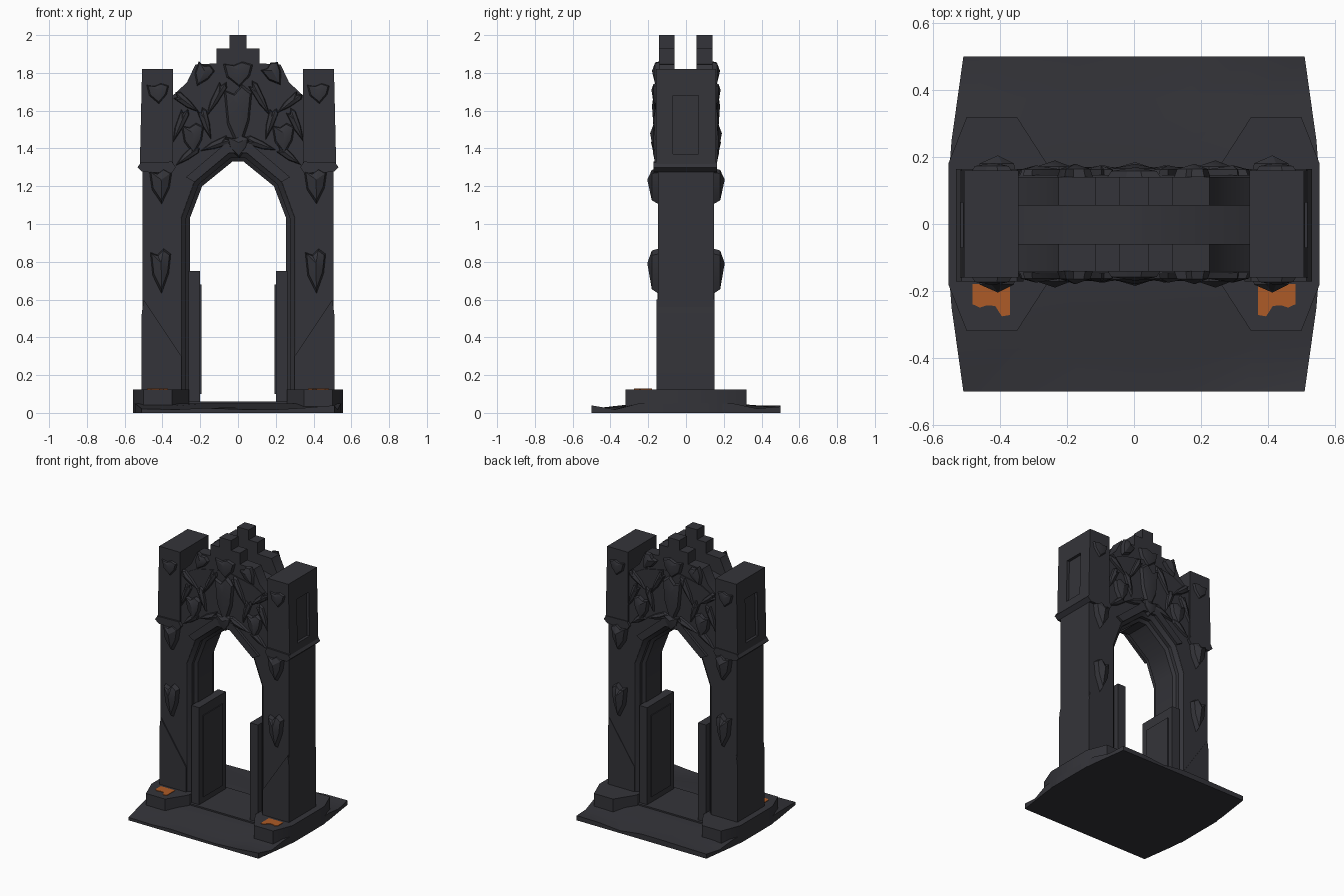
import bpy, bmesh, math, random
from mathutils import Matrix, Vector

if "Cube" in bpy.data.objects:
    bpy.data.objects.remove(bpy.data.objects["Cube"])

random.seed(4)


def material(name, rgb):
    m = bpy.data.materials.new(name)
    m.diffuse_color = (*rgb, 1)
    m.use_nodes = True
    m.node_tree.nodes["Principled BSDF"].inputs["Base Color"].default_value = m.diffuse_color
    return m


STONE = material("dark_stone", (0.034, 0.034, 0.041))
ORANGE = material("orange_glow", (0.42, 0.105, 0.02))


def finish(name, bm, mat=STONE):
    bmesh.ops.recalc_face_normals(bm, faces=bm.faces)
    me = bpy.data.meshes.new(name)
    bm.to_mesh(me)
    bm.free()
    me.materials.append(mat)
    ob = bpy.data.objects.new(name, me)
    bpy.context.collection.objects.link(ob)
    return ob


def prism(name, pts, a, b, axis="y", mat=STONE):
    """Closed outline extruded along y (points are x,z) or z (points are x,y)."""
    bm = bmesh.new()
    place = (lambda p, t: (p[0], t, p[1])) if axis == "y" else (lambda p, t: (p[0], p[1], t))
    lo = [bm.verts.new(place(p, a)) for p in pts]
    hi = [bm.verts.new(place(p, b)) for p in pts]
    bm.faces.new(lo)
    bm.faces.new(hi)
    for i in range(len(pts)):
        j = (i + 1) % len(pts)
        bm.faces.new((lo[i], lo[j], hi[j], hi[i]))
    return finish(name, bm, mat)


def box(name, x0, x1, y0, y1, z0, z1):
    return prism(name, [(x0, y0), (x1, y0), (x1, y1), (x0, y1)], z0, z1, "z")


def mirrored(half):
    """Right half from outside to centre, continued on the left side."""
    return half + [(-x, z) for x, z in reversed(half)]


def arch(off):
    return [(0.255 + off, 0.06), (0.255 + off, 1.03), (0.19 + off * 0.9, 1.2 + off * 0.5),
            (0.03 + off * 0.4, 1.33 + off)]


def boss(name, x, z, w, h, depth, side, angle=0.0, wall=0.145):
    """Faceted shield shape standing out of the front (-1) or back (1) wall."""
    rim = [(-0.5, 0.42), (-0.15, 0.36), (0.15, 0.5), (0.5, 0.38), (0.4, -0.05), (0.05, -0.5), (-0.38, -0.1)]
    rot = Matrix.Rotation(angle, 2)
    bm = bmesh.new()

    def vert(u, v, d):
        p = rot @ Vector((u * w, v * h))
        return bm.verts.new((x + p.x, side * (wall + d), z + p.y))
    base = [vert(u, v, 0) for u, v in rim]
    mid = [vert(u * 0.85, v * 0.85 + 0.03, depth * 0.6) for u, v in rim]
    tip = vert(0.03, 0.18, depth)
    bm.faces.new(base)
    for i in range(len(rim)):
        j = (i + 1) % len(rim)
        bm.faces.new((base[i], base[j], mid[j], mid[i]))
        bm.faces.new((mid[i], mid[j], tip))
    return finish(name, bm)


# Uneven ground slab, wider at the middle
bm = bmesh.new()
bmesh.ops.create_grid(bm, x_segments=6, y_segments=8, size=0.5)
for v in bm.verts:
    y = abs(v.co.y)
    half = 0.51 + 0.045 * min(1, (0.5 - y) / 0.32)
    v.co.x *= half / 0.5
    v.co.z = 0.05 if y < 0.3 else random.uniform(0.015, 0.042)
ext = bmesh.ops.extrude_face_region(bm, geom=bm.faces[:])
for v in ext["geom"]:
    if isinstance(v, bmesh.types.BMVert):
        v.co.z = 0
finish("ground_slab", bm)
box("threshold", -0.27, 0.27, -0.17, 0.17, 0, 0.06)

# Main wall with the arched opening
outer = [(0.505, 0.06), (0.505, 1.31), (0.35, 1.32), (0.35, 1.66), (0.22, 1.73), (0.03, 1.77)]
opening = arch(0.045)
wall = mirrored(outer) + [(-x, z) for x, z in opening] + opening[::-1]
prism("gate_wall", wall, -0.147, 0.147)

# Splayed lining of the arch: rows run from front edge to back edge
rows = [(0.047, -0.148), (0.02, -0.125), (0.02, -0.1), (0, -0.085),
        (0, 0.085), (0.02, 0.1), (0.02, 0.125), (0.047, 0.148)]
bm = bmesh.new()
grid = []
for off, y in rows:
    line = mirrored(arch(off))
    grid.append([bm.verts.new((x, y, z)) for x, z in line])
grid += [[bm.verts.new((x, y, z)) for x, z in mirrored(arch(0.06))] for y in (0.14, -0.14)]
for i in range(len(grid)):
    a, b = grid[i], grid[(i + 1) % len(grid)]
    for k in range(len(a) - 1):
        bm.faces.new((a[k], a[k + 1], b[k + 1], b[k]))
finish("arch_lining", bm)

# Stepped parapets at front and back
crest = [(0.35, 1.6), (0.345, 1.68), (0.27, 1.75), (0.225, 1.845), (0.115, 1.85),
         (0.115, 1.93), (0.045, 1.93), (0.045, 2.0)]
prism("front_parapet", mirrored(crest), -0.142, -0.06)
prism("back_parapet", mirrored(crest), 0.055, 0.14)

for s in (-1, 1):
    side = "left" if s < 0 else "right"
    # Plinth with pointed plan
    plan = [(0.26, 0.18), (0.35, 0.32), (0.5, 0.32), (0.555, 0.18)]
    plan = plan + [(x, -y) for x, y in reversed(plan)]
    prism(side + "_plinth", [(s * x, y) for x, y in plan], 0, 0.125, "z")
    # Pillar foot with a sloping top
    prism(side + "_pillar_foot", [(s * x, z) for x, z in
          [(0.3, 0.12), (0.51, 0.12), (0.51, 0.52), (0.5, 0.6), (0.3, 0.3)]], -0.155, 0.15)
    # Open door leaf lying along the passage
    box(side + "_door", s * 0.2, s * 0.262, -0.15, 0.15, 0.06, 0.75)
    box(side + "_door_panel", s * 0.194, s * 0.21, -0.11, 0.11, 0.1, 0.68)

    # Upper tower with a sunken slot on the outer side
    bm = bmesh.new()
    bmesh.ops.create_cube(bm, size=1)
    for v in bm.verts:
        top = v.co.z > 0
        x_out = 0.508 if top else 0.52
        v.co = (s * (x_out if v.co.x * s > 0 else 0.345), v.co.y * 0.32, 1.82 if top else 1.3)
    bm.normal_update()
    face = max(bm.faces, key=lambda f: f.normal.x * s)
    bmesh.ops.inset_individual(bm, faces=[face], thickness=0.05)
    for v in face.verts:
        up = v.co.z > 1.55
        v.co = (s * (0.511 if up else 0.518), 0.065 if v.co.y > 0 else -0.07, 1.68 if up else 1.37)
    pit = bmesh.ops.extrude_discrete_faces(bm, faces=[face])["faces"][0]
    for v in pit.verts:
        v.co.x -= s * 0.02
    finish(side + "_tower", bm)
    # Cornice under the tower
    prism(side + "_cornice", [(s * x, z) for x, z in
          [(0.33, 1.3), (0.35, 1.27), (0.505, 1.275), (0.532, 1.3), (0.515, 1.325), (0.35, 1.33)]],
          -0.172, 0.165)
    # Orange puddle on the front of the plinth
    puddle = [(0.37, -0.18), (0.37, -0.272), (0.395, -0.276), (0.415, -0.245), (0.44, -0.243),
              (0.46, -0.25), (0.482, -0.24), (0.482, -0.18)]
    if s < 0:
        puddle = [(-x, y) for x, y in puddle]
    prism(side + "_orange_patch", puddle, 0.124, 0.129, "z", ORANGE)

# Carvings repeated on front and back
for f in (-1, 1):
    face = "front" if f < 0 else "back"
    hood = arch(0.095)[2:] + [(-x, z) for x, z in reversed(arch(0.095)[2:])]
    low = arch(0.045)[2:] + [(-x, z) for x, z in reversed(arch(0.045)[2:])]
    prism(face + "_hood_mould", hood + low[::-1], f * 0.14, f * 0.165)
    boss(face + "_keystone", 0, 1.56, 0.15, 0.36, 0.035, f)
    boss(face + "_key_leaf", 0, 1.41, 0.12, 0.12, 0.04, f)
    boss(face + "_crest_boss", 0, 1.79, 0.16, 0.14, 0.03, f, 0, 0.14)
    for s in (-1, 1):
        tag = face + ("_left" if s < 0 else "_right")
        boss(tag + "_lower_boss", s * 0.41, 0.75, 0.11, 0.24, 0.06, f)
        boss(tag + "_cornice_boss", s * 0.41, 1.2, 0.12, 0.19, 0.06, f)
        boss(tag + "_tower_boss", s * 0.425, 1.69, 0.12, 0.11, 0.025, f, 0, 0.158)
        boss(tag + "_shield", s * 0.24, 1.45, 0.12, 0.17, 0.045, f)
        boss(tag + "_crest_leaf", s * 0.19, 1.79, 0.1, 0.13, 0.04, f, s * 0.5, 0.14)
        # Leaves curling around the shield
        for k, (x, z, a, h) in enumerate([(0.31, 1.52, 0.4, 0.2), (0.17, 1.53, -0.3, 0.18),
                                          (0.27, 1.36, 0.9, 0.16), (0.12, 1.42, 1.2, 0.18),
                                          (0.27, 1.64, -0.9, 0.17), (0.12, 1.66, 0.5, 0.22)]):
            boss(tag + "_leaf_%d" % k, s * x, z, 0.05, h, 0.03, f, s * a)

# Smooth the shallow angles only
for ob in bpy.context.collection.objects:
    ob.select_set(True)
    bpy.context.view_layer.objects.active = ob
bpy.ops.object.shade_smooth_by_angle(angle=math.radians(30))
